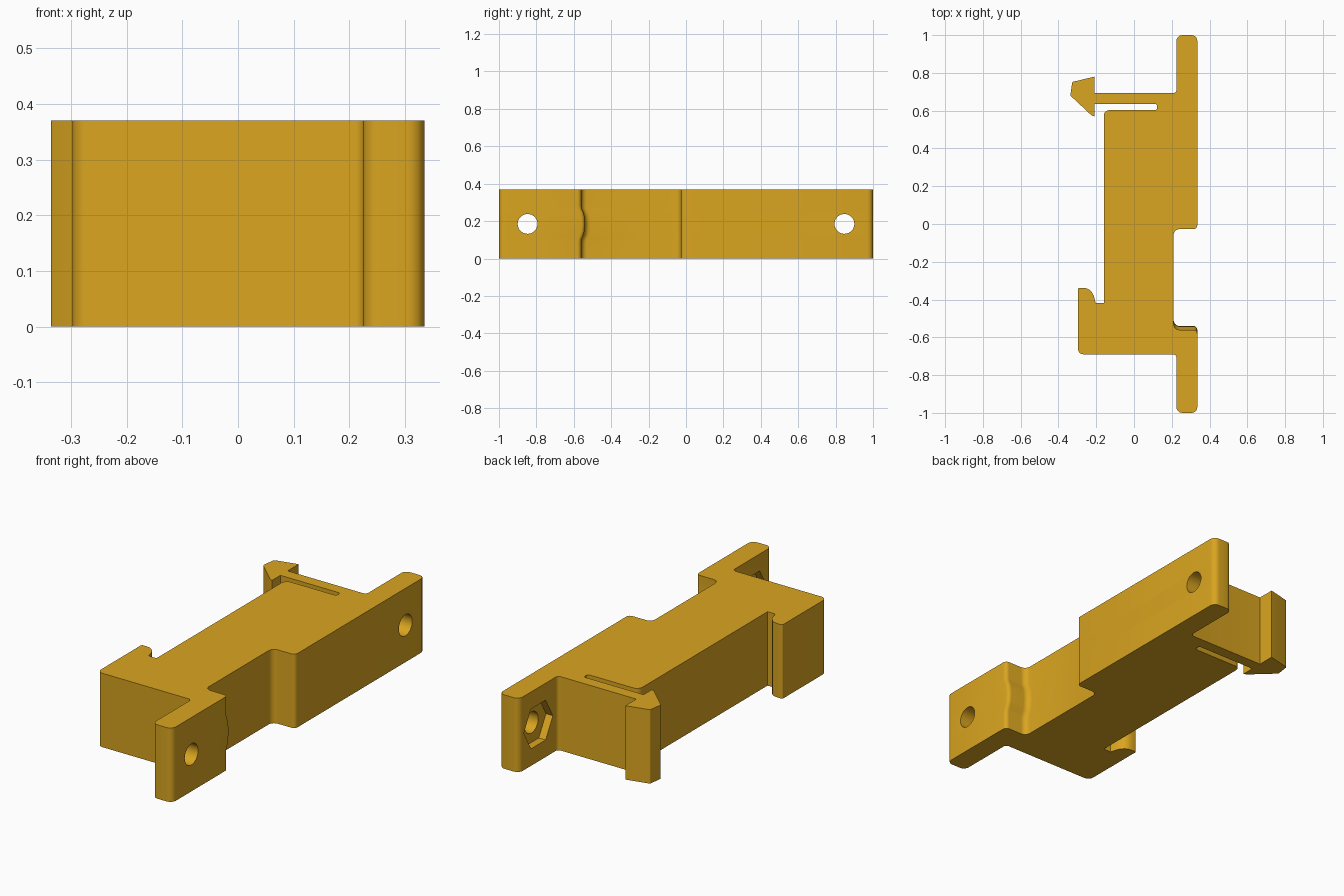
import bpy, bmesh, math
from mathutils import Vector

if "Cube" in bpy.data.objects:
    bpy.data.objects.remove(bpy.data.objects["Cube"])

H = 0.37
mat = bpy.data.materials.new("golden_plastic")
mat.diffuse_color = (0.70, 0.376, 0.0144, 1)
mat.use_nodes = True
mat.node_tree.nodes["Principled BSDF"].inputs["Base Color"].default_value = mat.diffuse_color


def fillet(points, seg=5):
    """Round each (x, y, radius) corner of a closed outline with an arc."""
    out = []
    for i, (x, y, r) in enumerate(points):
        p = Vector((x, y))
        if r == 0:
            out.append(p)
            continue
        a = (Vector(points[i - 1][:2]) - p).normalized()
        b = (Vector(points[(i + 1) % len(points)][:2]) - p).normalized()
        half = a.angle(b) / 2
        t = r / math.tan(half)
        c = p + (a + b).normalized() * (r / math.sin(half))
        s, e = p + a * t - c, p + b * t - c
        for k in range(seg + 1):
            f = k / seg
            ang = 2 * (math.pi / 2 - half)
            v = (s * math.sin((1 - f) * ang) + e * math.sin(f * ang)) / math.sin(ang)
            out.append(c + v)
    return out


def outline(bulge):
    """Clip outline; bulge moves the notch wall along y."""
    w = -0.56 + bulge
    return fillet([
        (0.225, -1, .03), (0.335, -1, .03), (0.335, w, .02), (0.21, w, .03),
        (0.21, -0.027, .03), (0.335, -0.027, .02), (0.335, 1, .03), (0.225, 1, .03),
        (0.225, 0.693, .018),
        # barbed spring arm
        (-0.21, 0.693, 0), (-0.21, 0.78, 0), (-0.327, 0.752, .008), (-0.337, 0.68, .012),
        (-0.225, 0.575, 0), (-0.21, 0.57, 0), (-0.21, 0.635, 0),
        (0.122, 0.635, .01), (0.122, 0.603, .01),
        # body side and fixed hook
        (-0.16, 0.603, .03), (-0.16, -0.417, 0), (-0.203, -0.417, 0), (-0.213, -0.38, 0),
        (-0.222, -0.363, 0), (-0.235, -0.349, 0), (-0.25, -0.341, 0), (-0.268, -0.338, 0),
        (-0.297, -0.338, .008), (-0.297, -0.69, .03), (0.225, -0.69, .018)])


# clip body, skinned through layers so the notch wall bulges at mid height
levels = [(0, 0), (0.09, 0), (0.105, .003), (0.125, .012), (0.145, .017), (0.185, .02)]
levels += [(H - z, b) for z, b in reversed(levels[:-1])]
bm = bmesh.new()
rings = [[bm.verts.new((p.x, p.y, z)) for p in outline(b)] for z, b in levels]
n = len(rings[0])
for lo, hi in zip(rings, rings[1:]):
    for i in range(n):
        j = (i + 1) % n
        bm.faces.new((lo[i], lo[j], hi[j], hi[i]))
bm.faces.new(rings[0][::-1])
bm.faces.new(rings[-1])
bmesh.ops.recalc_face_normals(bm, faces=bm.faces)
mesh = bpy.data.meshes.new("rail_clip_body")
bm.to_mesh(mesh)
bm.free()
body = bpy.data.objects.new("rail_clip_body", mesh)
bpy.context.collection.objects.link(body)
mesh.materials.append(mat)


def cut(name, y, radius, sides, x0, x1):
    """Cut a prism along x through a flange."""
    bpy.ops.mesh.primitive_cylinder_add(
        vertices=sides, radius=radius, depth=x1 - x0,
        location=((x0 + x1) / 2, y, H / 2), rotation=(0, math.pi / 2, 0))
    c = bpy.context.object
    c.name = name
    c.hide_render = True
    c.data.materials.append(mat)
    m = body.modifiers.new(name, 'BOOLEAN')
    m.operation, m.solver, m.object = 'DIFFERENCE', 'EXACT', c
    bpy.context.view_layer.objects.active = body
    bpy.ops.object.modifier_apply(modifier=name)
    bpy.data.objects.remove(c)


# screw holes and hexagonal nut pockets
for side in (-1, 1):
    cut("screw_hole", side * 0.847, 0.053, 32, 0.1, 0.45)
    cut("nut_pocket", side * 0.847, 0.115, 6, 0.15, 0.263)

bpy.ops.object.select_all(action='DESELECT')
body.select_set(True)
bpy.context.view_layer.objects.active = body
bpy.ops.object.shade_smooth_by_angle(angle=math.radians(30))
